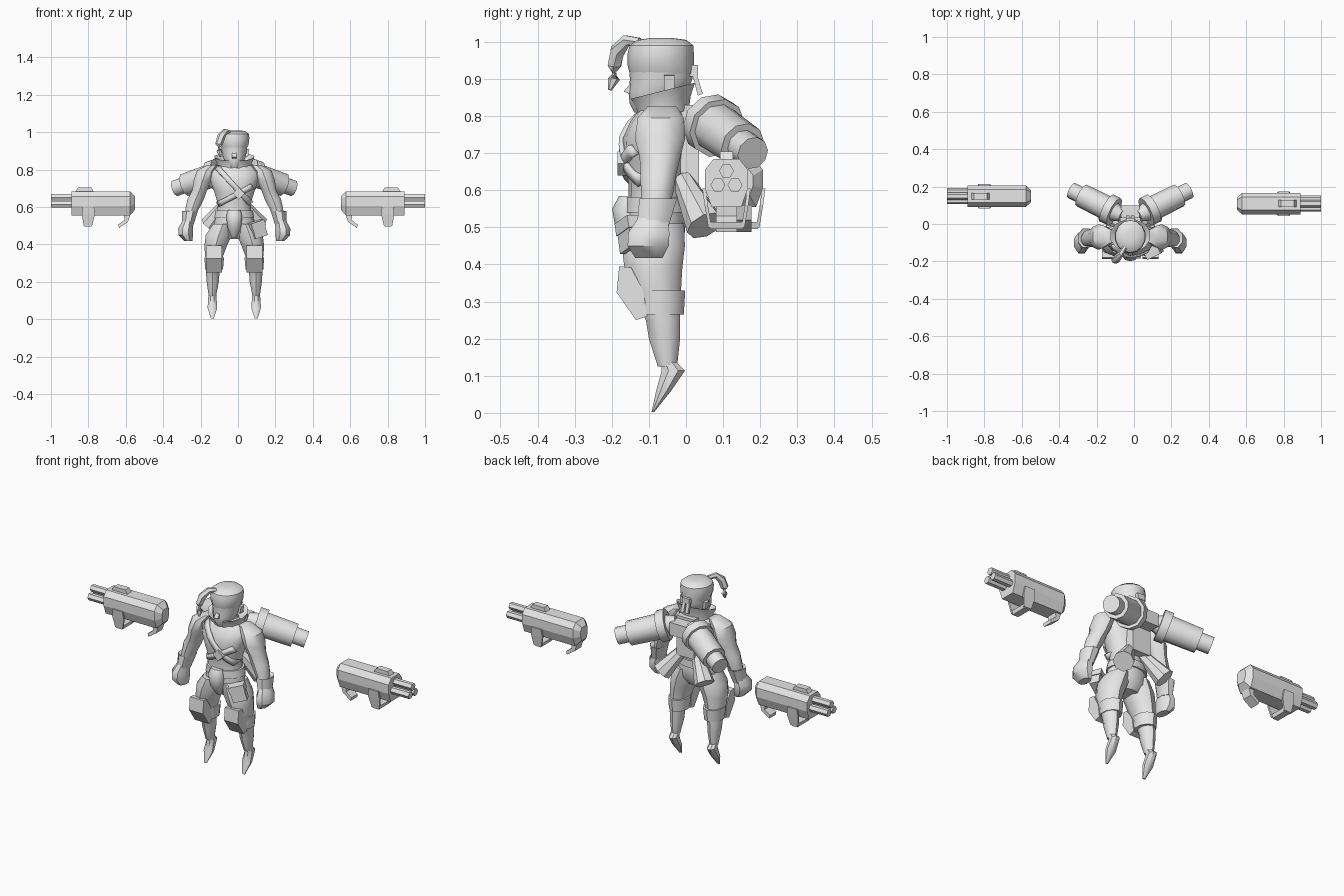
import bpy, bmesh, math
from mathutils import Vector, Matrix

if "Cube" in bpy.data.objects:
    bpy.data.objects.remove(bpy.data.objects["Cube"])

CX = -0.02  # centre line of the figure

grey = bpy.data.materials.new("plain_grey")
grey.diffuse_color = (0.8, 0.8, 0.8, 1)
grey.use_nodes = True
grey.node_tree.nodes["Principled BSDF"].inputs["Base Color"].default_value = grey.diffuse_color


def finish(name, bm, mirror=False, smooth=True, cx=CX):
    bmesh.ops.recalc_face_normals(bm, faces=bm.faces)
    me = bpy.data.meshes.new(name)
    bm.to_mesh(me)
    bm.free()
    ob = bpy.data.objects.new(name, me)
    bpy.context.collection.objects.link(ob)
    ob.location.x = cx
    me.materials.append(grey)
    if mirror:
        ob.modifiers.new("mirror", 'MIRROR').use_mirror_merge = False
    if smooth:
        bpy.ops.object.select_all(action='DESELECT')
        ob.select_set(True)
        bpy.context.view_layer.objects.active = ob
        bpy.ops.object.shade_smooth_by_angle(angle=math.radians(40))
    return ob


def skin(bm, loops, caps=True):
    vs = [[bm.verts.new(p) for p in loop] for loop in loops]
    n = len(vs[0])
    for a, b in zip(vs, vs[1:]):
        for i in range(n):
            j = (i + 1) % n
            bm.faces.new((a[i], a[j], b[j], b[i]))
    if caps:
        bm.faces.new(vs[0])
        bm.faces.new(vs[-1])


def stack(name, rings, n=10, mirror=False, tilt=0.0, caps=True):
    """Body form from level oval rings (x, y, z, rx, ry)."""
    bm = bmesh.new()
    loops = []
    for x, y, z, rx, ry in rings:
        loop = []
        for i in range(n):
            a = 2 * math.pi * (i + 0.5) / n
            dy = ry * math.sin(a)
            loop.append((x + rx * math.cos(a), y + dy, z + tilt * dy))
        loops.append(loop)
    skin(bm, loops, caps)
    return finish(name, bm, mirror)


def sweep(name, pts, n=8, mirror=False, cx=CX):
    """Round tube through (x, y, z, radius) points."""
    bm = bmesh.new()
    P = [Vector(p[:3]) for p in pts]
    loops = []
    for i, p in enumerate(P):
        t = P[min(i + 1, len(P) - 1)] - P[max(i - 1, 0)]
        if t.length < 1e-6:
            t = P[-1] - P[0]
        q = Vector((0, 0, 1)).rotation_difference(t.normalized())
        loops.append([p + q @ Vector((pts[i][3] * math.cos(a), pts[i][3] * math.sin(a), 0))
                      for a in (2 * math.pi * (k + 0.5) / n for k in range(n))])
    skin(bm, loops)
    return finish(name, bm, mirror, cx=cx)


def straight(name, a, b, steps, n=10, mirror=True, cx=CX):
    """Turned part along a to b; steps are (fraction, radius), repeats make shoulders."""
    a, b = Vector(a), Vector(b)
    q = Vector((0, 0, 1)).rotation_difference((b - a).normalized())
    bm = bmesh.new()
    skin(bm, [[a.lerp(b, f) + q @ Vector((r * math.cos(t), r * math.sin(t), 0))
               for t in (2 * math.pi * (k + 0.5) / n for k in range(n))] for f, r in steps])
    return finish(name, bm, mirror, cx=cx)


def prism(name, prof, lo, hi, axis, mirror=False, cx=CX, s=1):
    """Flat profile pushed along x (profile y,z) or along y (profile x,z)."""
    bm = bmesh.new()
    put = (lambda p, t: (s * t, *p)) if axis == 'x' else (lambda p, t: (s * p[0], t, p[1]))
    skin(bm, [[put(p, t) for p in prof] for t in (lo, hi)])
    return finish(name, bm, mirror, False, cx)


def box(name, c, size, rot=(0, 0, 0), mirror=False):
    bm = bmesh.new()
    bmesh.ops.create_cube(bm, size=1)
    R = Matrix.Rotation(rot[2], 4, 'Z') @ Matrix.Rotation(rot[1], 4, 'Y') @ Matrix.Rotation(rot[0], 4, 'X')
    bmesh.ops.transform(bm, matrix=Matrix.Translation(c) @ R @ Matrix.Diagonal((*size, 1)), verts=bm.verts)
    return finish(name, bm, mirror, False)


# Torso, neck and head
TORSO = [(0, -.08, .43, .06, .05), (0, -.08, .47, .105, .075), (0, -.08, .52, .11, .08),
         (0, -.08, .57, .092, .075), (0, -.08, .62, .09, .075), (0, -.085, .68, .11, .083),
         (0, -.085, .74, .13, .085), (0, -.075, .785, .138, .075), (0, -.065, .82, .10, .06),
         (0, -.06, .84, .055, .05), (0, -.06, .88, .045, .045)]
stack("torso", TORSO, 14)
stack("head", [(0, -.115, .81, .02, .025), (0, -.1, .835, .045, .052), (0, -.075, .865, .062, .08),
               (0, -.067, .9, .068, .084), (0, -.068, .93, .073, .086)], 14)
stack("hair", [(0, -.066, .915, .07, .086), (0, -.068, .935, .079, .089), (0, -.068, .97, .083, .089),
               (0, -.066, .99, .08, .086), (0, -.065, 1.005, .06, .066), (0, -.065, 1.01, .03, .03)], 14)
prism("nose", [(-.14, .9), (-.168, .866), (-.14, .855)], -.011, .011, 'x')
box("ear", (.07, -.045, .89), (.014, .028, .04), (0, .15, 0), True)
sweep("hair_lock", [(-.03, -.125, 1.0, .012), (-.05, -.16, 1.004, .016), (-.07, -.185, .975, .022),
                    (-.082, -.193, .935, .02), (-.08, -.194, .9, .016), (-.075, -.205, .87, .005)], 6)
box("band_knot", (0, .022, .922), (.045, .022, .03))
prism("band_tails", [(.015, .92), (.03, .91), (.045, .86), (.032, .855)], .004, .022, 'x', True)
stack("collar", [(0, -.06, .80, .095, .07), (0, -.06, .835, .095, .075), (0, -.062, .868, .11, .089),
                 (0, -.062, .866, .1, .08), (0, -.06, .83, .06, .05)], 12, tilt=.25)

# Arms with cuffs and fists
stack("arm", [(.115, -.065, .825, .03, .04), (.15, -.068, .795, .052, .062), (.17, -.07, .74, .05, .068),
              (.185, -.07, .69, .042, .055), (.207, -.075, .64, .046, .048),
              (.225, -.078, .59, .038, .043), (.24, -.085, .54, .028, .036)], 10, True)
stack("cuff", [(.235, -.075, .57, .036, .045), (.237, -.075, .578, .046, .055), (.25, -.09, .5, .033, .046)], 8, True)
stack("fist", [(.25, -.09, .525, .03, .043), (.26, -.1, .485, .043, .06), (.26, -.102, .45, .042, .06),
               (.245, -.1, .418, .024, .04)], 8, True)

# Legs, knee guards and pointed feet
stack("leg", [(.06, -.085, .51, .055, .08), (.083, -.088, .45, .073, .085), (.1, -.088, .39, .063, .078),
              (.11, -.08, .32, .046, .066), (.115, -.062, .25, .038, .046),
              (.115, -.058, .2, .034, .042), (.117, -.05, .125, .021, .026)], 10, True)
stack("knee_strap", [(.108, -.07, .265, .04, .055), (.108, -.07, .265, .05, .064),
                     (.107, -.07, .33, .055, .068), (.107, -.07, .33, .04, .055)], 10, True)
prism("knee_guard", [(-.18, .395), (-.148, .392), (-.115, .33), (-.105, .26), (-.135, .25), (-.187, .325)],
      .065, .15, 'x', True)
stack("foot", [(.117, -.05, .142, .021, .02), (.117, -.034, .114, .024, .034), (.117, -.06, .06, .028, .022),
               (.117, -.089, .003, .008, .004)], 8, True)

# Belt, front cloth and pouch
stack("belt", [(0, -.08, .54, .1, .08), (0, -.08, .54, .11, .086), (0, -.08, .58, .102, .085),
               (0, -.08, .58, .085, .07)], 14)
stack("front_cloth", [(0, -.15, .585, .035, .03), (0, -.163, .55, .045, .036), (0, -.155, .49, .038, .034),
                      (0, -.13, .435, .014, .02)], 10)
box("hip_pouch", (.125, -.145, .48), (.075, .05, .085), (0, -.3, .45))
box("pouch_flap", (.118, -.147, .505), (.082, .058, .035), (0, -.3, .45))


# Chest straps that follow the torso
def chest_y(u, z):
    for a, b in zip(TORSO, TORSO[1:]):
        if a[2] <= z <= b[2]:
            f = (z - a[2]) / (b[2] - a[2])
            y, rx, ry = (a[k] + f * (b[k] - a[k]) for k in (1, 3, 4))
            return y - ry * math.sqrt(max(0, 1 - (u / rx) ** 2)) - .004
    return -.08


def strap(name, a, b, w=.014):
    d = Vector((b[0] - a[0], b[1] - a[1])).normalized() * w
    bm = bmesh.new()
    rows = []
    for i in range(11):
        u, z = (a[k] + (b[k] - a[k]) * i / 10 for k in (0, 1))
        rows.append([bm.verts.new((u + s * d.y, chest_y(u + s * d.y, z - s * d.x), z - s * d.x)) for s in (-1, 1)])
    for p, q in zip(rows, rows[1:]):
        bm.faces.new((p[0], p[1], q[1], q[0]))
    m = finish(name, bm).modifiers.new("thick", 'SOLIDIFY')
    m.thickness, m.offset = .016, 0


strap("long_strap", (-.09, .81), (.085, .62))
strap("short_strap", (.095, .71), (-.085, .615))
box("strap_buckle", (.025, -.172, .672), (.045, .025, .045), (0, math.pi / 4, 0))

# Back unit with two large jets and two lower cones
box("back_plate", (0, .01, .72), (.11, .05, .22))
box("back_mount", (0, .055, .78), (.1, .09, .07))
straight("jet", (.045, .045, .795), (.315, .18, .70),
         [(0, .035), (.15, .05), (.15, .082), (.29, .082), (.29, .067), (.8, .064),
          (.8, .045), (1, .045)], 10)
straight("lower_cone", (.04, -.01, .63), (.13, .052, .505), [(0, .028), (.3, .035), (1, .053)], 8)

# Two floating guns, mirrored left and right
SECTION = [(-.035, .684), (.035, .684), (.058, .655), (.058, .605), (.04, .555),
           (-.04, .555), (-.058, .605), (-.058, .655)]
for side, s, gy in (("right", 1, .109), ("left", -1, .149)):
    bm = bmesh.new()
    skin(bm, [[(s * x, gy + y * k, .622 + (z - .622) * k) for y, z in SECTION]
              for x, k in ((.55, .55), (.578, 1), (.89, 1))])
    finish(side + "_gun_body", bm, smooth=False, cx=0)
    prism(side + "_gun_sight", [(.77, .68), (.785, .705), (.855, .705), (.87, .68)],
          gy - .018, gy + .018, 'y', cx=0, s=s)
    for i, (dy, z) in enumerate(((0, .652), (-.023, .614), (.023, .614))):
        straight(f"{side}_gun_barrel_{i + 1}", (s * .87, gy + dy, z), (s, gy + dy, z),
                 [(0, .02), (1, .02)], 6, False, 0)
    # side brackets joined by a lower grip bar
    for t in (-1, 1):
        bm = bmesh.new()
        skin(bm, [[(s * x, gy + t * (o + e), z) for x, e in ((x0, 0), (x1, 0), (x1, .009), (x0, .009))]
                  for o, z, x0, x1 in ((.056, .605, .77, .83), (.05, .56, .765, .835), (.04, .5, .78, .825))])
        finish(side + "_gun_bracket", bm, smooth=False, cx=0)
    prism(side + "_gun_grip", [(.78, .515), (.825, .515), (.82, .495), (.785, .495)],
          gy - .045, gy + .045, 'y', cx=0, s=s)
    prism(side + "_gun_hook", [(.575, .56), (.61, .556), (.607, .53), (.64, .506), (.636, .488), (.588, .52)],
          gy - .028, gy + .028, 'y', cx=0, s=s)
